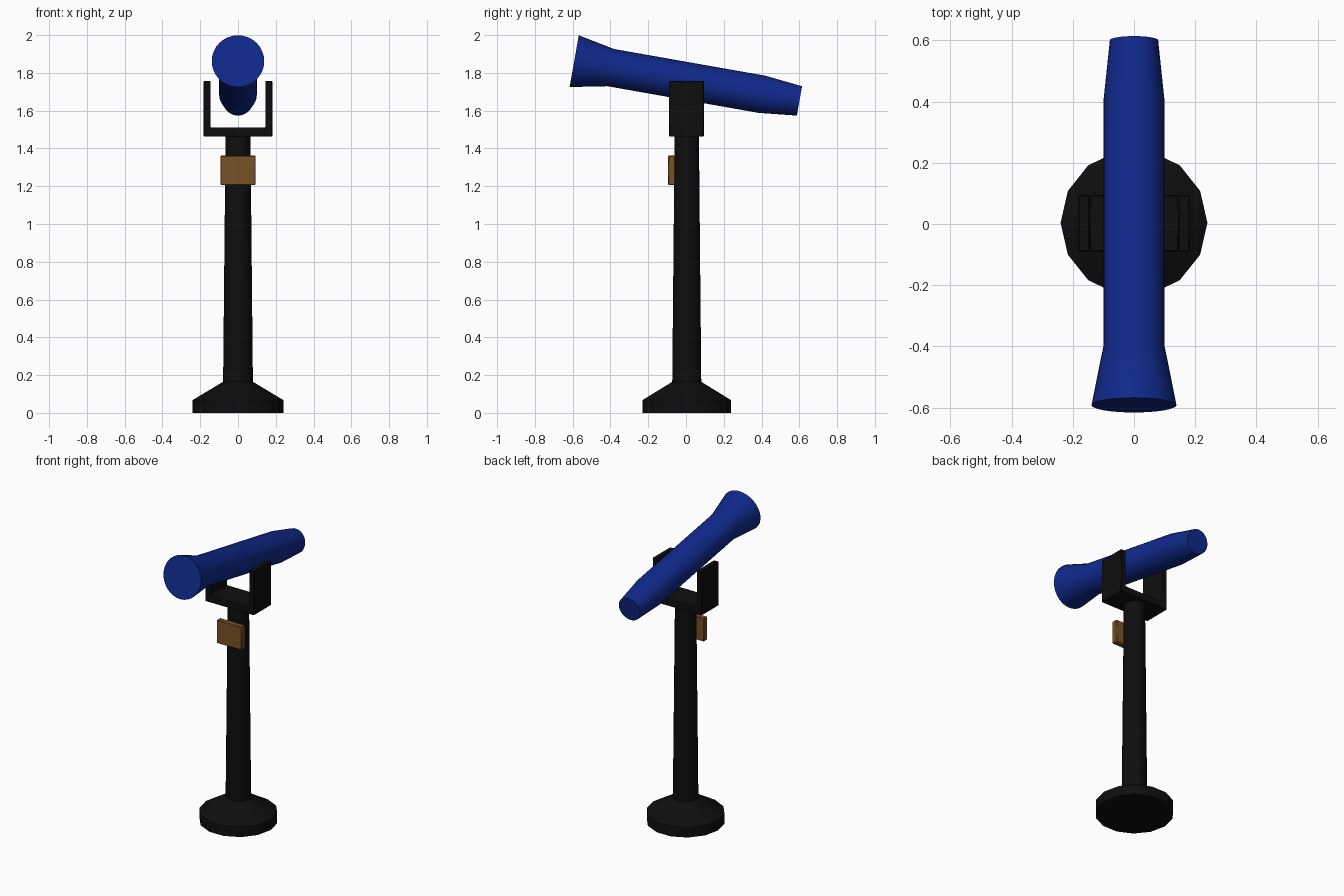
import bpy, bmesh, math
from mathutils import Matrix

if "Cube" in bpy.data.objects:
    bpy.data.objects.remove(bpy.data.objects["Cube"])


def material(name, rgb):
    m = bpy.data.materials.new(name)
    m.diffuse_color = (*rgb, 1)
    m.use_nodes = True
    m.node_tree.nodes["Principled BSDF"].inputs["Base Color"].default_value = m.diffuse_color
    return m


BLUE = material("deep_blue", (0.005, 0.022, 0.26))
BLACK = material("black", (0.0045, 0.0045, 0.0045))
BROWN = material("bronze_brown", (0.19, 0.085, 0.02))


def finish(bm, name, mat, angle=30):
    bmesh.ops.recalc_face_normals(bm, faces=bm.faces)
    me = bpy.data.meshes.new(name)
    bm.to_mesh(me)
    bm.free()
    me.materials.append(mat)
    ob = bpy.data.objects.new(name, me)
    bpy.context.collection.objects.link(ob)
    bpy.ops.object.select_all(action='DESELECT')
    ob.select_set(True)
    bpy.context.view_layer.objects.active = ob
    bpy.ops.object.shade_smooth_by_angle(angle=math.radians(angle))
    return ob


def lathe(name, profile, sides, mat, matrix=Matrix()):
    """Capped solid of revolution from (radius, height) pairs."""
    bm = bmesh.new()
    rings = []
    for r, h in profile:
        rings.append([bm.verts.new(matrix @ Matrix.Rotation(2 * math.pi * i / sides, 4, 'Z')
                                   @ Matrix.Translation((r, 0, h)).translation)
                      for i in range(sides)])
    for a, b in zip(rings, rings[1:]):
        for i in range(sides):
            j = (i + 1) % sides
            bm.faces.new((a[i], a[j], b[j], b[i]))
    bm.faces.new(rings[0][::-1])
    bm.faces.new(rings[-1])
    return finish(bm, name, mat)


def bevel(ob, width):
    mod = ob.modifiers.new("soft_edges", 'BEVEL')
    mod.width = width
    mod.segments = 1


# Flared foot and tapering post
CY = 0.004
at_post = Matrix.Translation((0, CY, 0))
lathe("base", [(0.24, 0), (0.24, 0.068), (0.078, 0.165)], 14, BLACK, at_post)
lathe("post", [(0.079, 0.15), (0.066, 1.47)], 14, BLACK, at_post)

# U-shaped fork, extruded along y from its outline
half = [(0.182, 1.462), (0.182, 1.758), (0.145, 1.758), (0.145, 1.51)]
outline = half + [(-x, z) for x, z in reversed(half)]
bm = bmesh.new()
face = bm.faces.new([bm.verts.new((x, -0.09, z)) for x, z in outline])
ext = bmesh.ops.extrude_face_region(bm, geom=[face])
bmesh.ops.translate(bm, vec=(0, 0.185, 0),
                    verts=[v for v in ext["geom"] if isinstance(v, bmesh.types.BMVert)])
bevel(finish(bm, "fork", BLACK), 0.004)

# Coin box plate on the front of the post
bm = bmesh.new()
bmesh.ops.create_cube(bm, size=1, matrix=Matrix.Translation((0, -0.076, 1.284))
                      @ Matrix.Diagonal((0.186, 0.038, 0.156, 1)))
bevel(finish(bm, "coin_plate", BROWN), 0.004)

# Scope tube, flared at the front and tapered at the eyepiece, tilted 10 degrees
tilt = Matrix.Translation((0, -0.592, 1.862)) @ Matrix.Rotation(math.radians(-100), 4, 'X')
lathe("scope_tube", [(0.139, 0), (0.1, 0.196), (0.1, 1.008), (0.079, 1.211)], 32, BLUE, tilt)
